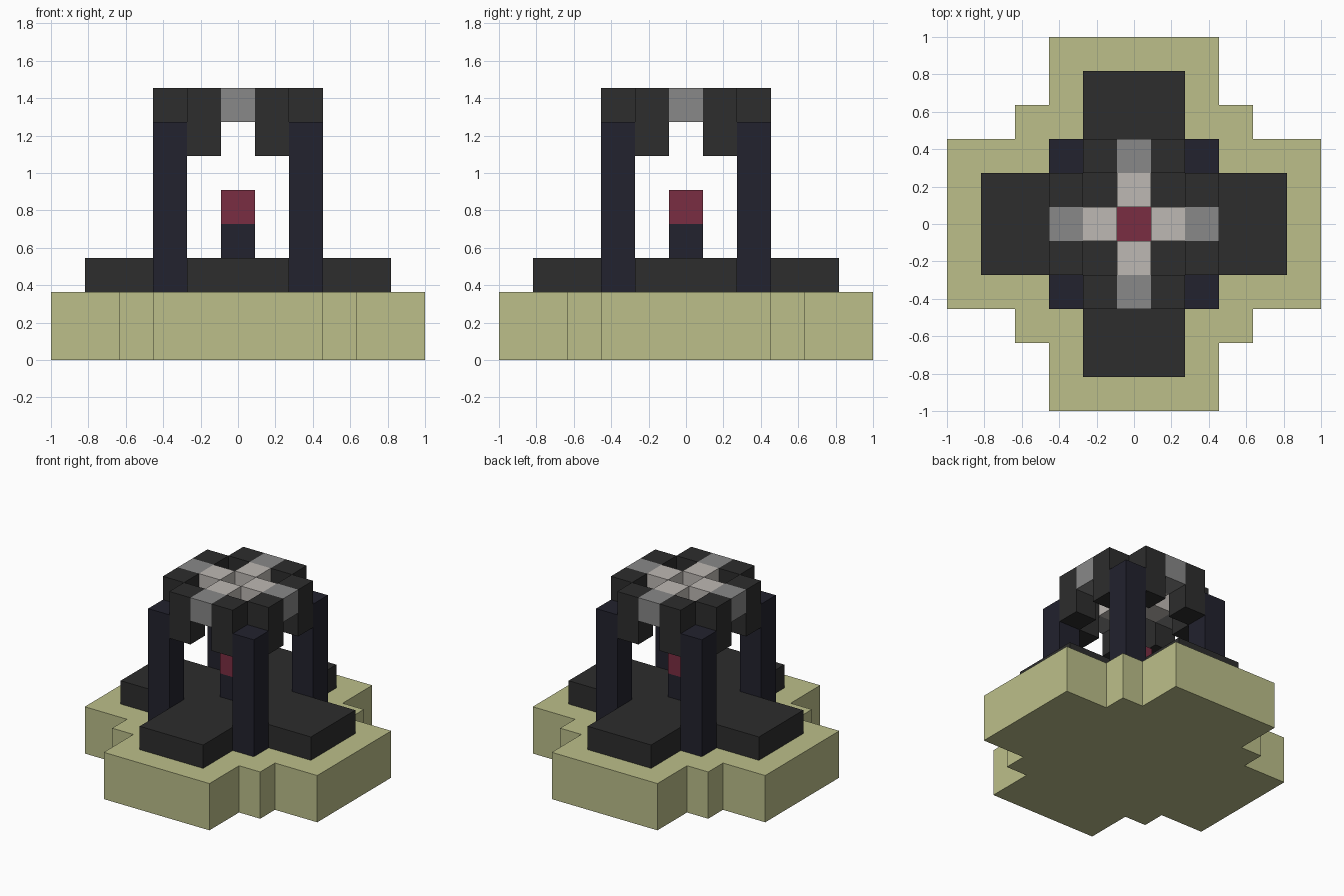
import bpy
import bmesh
from mathutils import Matrix, Vector

cube = bpy.data.objects.get("Cube")
if cube:
    bpy.data.objects.remove(cube, do_unlink=True)

U = 2 / 11  # one block


def make_material(name, hex_code):
    def linear(c):
        return c / 12.92 if c <= 0.04045 else ((c + 0.055) / 1.055) ** 2.4
    rgb = [linear(int(hex_code[i:i + 2], 16) / 255) for i in (0, 2, 4)]
    mat = bpy.data.materials.new(name)
    mat.use_nodes = True
    mat.diffuse_color = (*rgb, 1)
    mat.node_tree.nodes["Principled BSDF"].inputs["Base Color"].default_value = (*rgb, 1)
    return mat


sand = make_material("pale_sand", "BCBF8A")
charcoal = make_material("charcoal", "2D2D2D")
navy = make_material("dark_navy", "22222E")
grey = make_material("mid_grey", "888888")
stone = make_material("light_stone", "BDB8B3")
red = make_material("deep_red", "7A2D42")


def finish(name, bm, mat):
    bmesh.ops.recalc_face_normals(bm, faces=bm.faces)
    mesh = bpy.data.meshes.new(name)
    bm.to_mesh(mesh)
    bm.free()
    mesh.materials.append(mat)
    obj = bpy.data.objects.new(name, mesh)
    bpy.context.collection.objects.link(obj)


def slab(name, quarter, z0, z1, mat):
    """Extrude an outline made of one quarter turned four times."""
    bm = bmesh.new()
    verts = []
    for turn in range(4):
        for x, y in quarter:
            for _ in range(turn):
                x, y = -y, x
            verts.append(bm.verts.new((x * U, y * U, z0 * U)))
    face = bm.faces.new(verts)
    top = bmesh.ops.extrude_face_region(bm, geom=[face], use_keep_orig=True)["geom"]
    moved = [v for v in top if isinstance(v, bmesh.types.BMVert)]
    bmesh.ops.translate(bm, verts=moved, vec=(0, 0, (z1 - z0) * U))
    finish(name, bm, mat)


def column(name, cell, z0, z1, mat):
    """One block wide column centred on a grid cell."""
    bm = bmesh.new()
    centre = Vector((cell[0], cell[1], (z0 + z1) / 2)) * U
    size = Matrix.Diagonal((U, U, (z1 - z0) * U, 1))
    bmesh.ops.create_cube(bm, size=1, matrix=Matrix.Translation(centre) @ size)
    finish(name, bm, mat)


# Stepped plinth and cross-shaped floor
slab("plinth", [(5.5, -2.5), (5.5, 2.5), (3.5, 2.5), (3.5, 3.5), (2.5, 3.5)], 0, 2, sand)
slab("floor", [(4.5, -1.5), (4.5, 1.5), (1.5, 1.5)], 2, 3, charcoal)

# Pedestal with its glowing block
column("pedestal", (0, 0), 3, 4, navy)
column("pedestal_block", (0, 0), 4, 5, red)

# Four sides: pillar, arch blocks, keystone and roof rib
for side, (dx, dy) in {"front": (0, -1), "left": (1, 0), "back": (0, 1), "right": (-1, 0)}.items():
    def place(out, along):
        return (out * dx - along * dy, out * dy + along * dx)
    column(side + "_pillar", place(2, 2), 2, 7, navy)
    for along, label in ((-1, "a"), (1, "b")):
        column(f"{side}_arch_block_{label}", place(2, along), 6, 8, charcoal)
    column(side + "_keystone", place(2, 0), 7, 8, grey)
    column(side + "_roof_rib", place(1, 0), 7, 8, stone)
